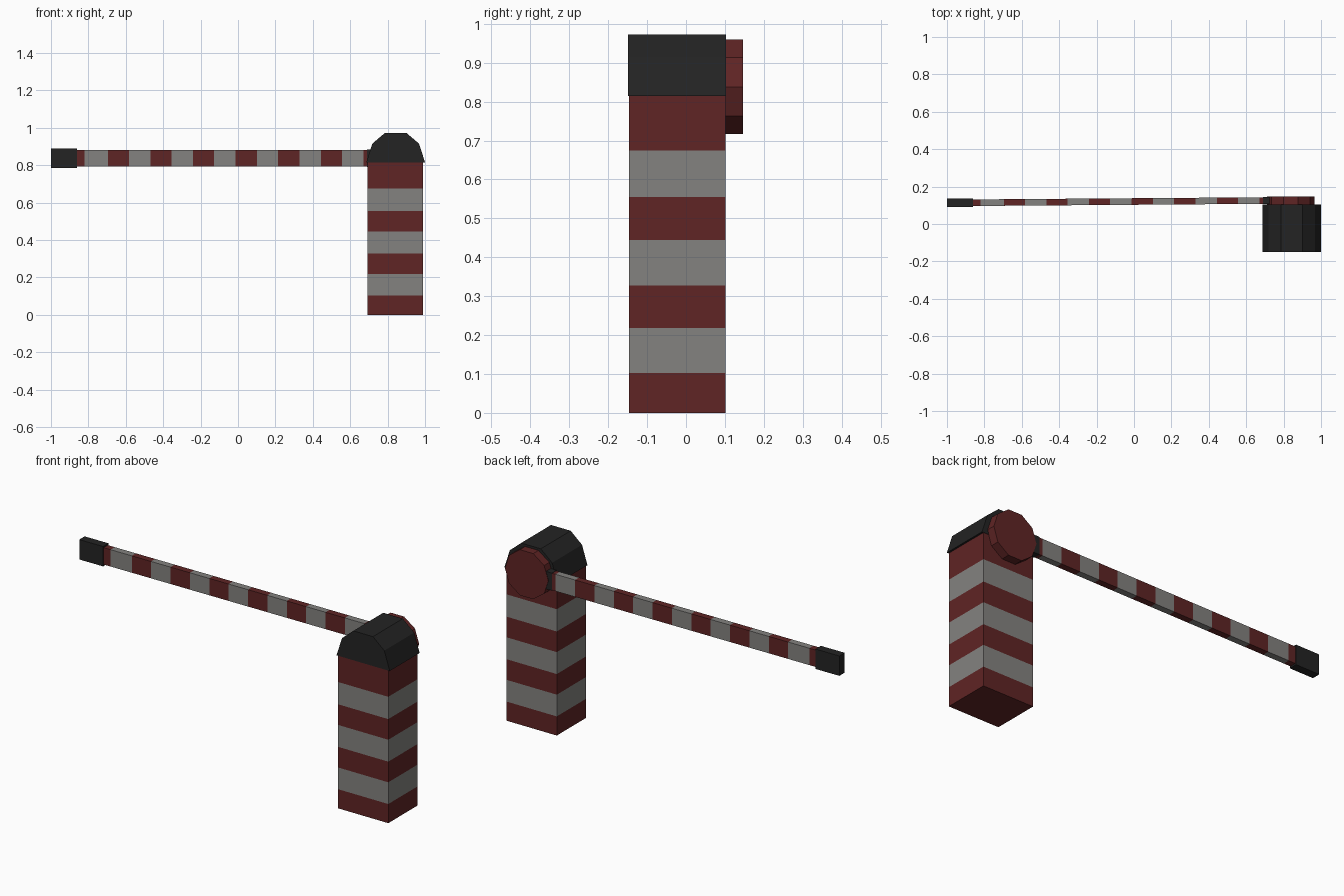
import bpy, bmesh, math
from mathutils import Vector, Matrix

if "Cube" in bpy.data.objects:
    bpy.data.objects.remove(bpy.data.objects["Cube"])


def material(name, rgb):
    m = bpy.data.materials.new(name)
    m.diffuse_color = (*rgb, 1)
    m.use_nodes = True
    m.node_tree.nodes["Principled BSDF"].inputs["Base Color"].default_value = m.diffuse_color
    return m


RED = material("dark red", (0.115, 0.018, 0.018))
WHITE = material("warm grey white", (0.23, 0.225, 0.215))
BLACK = material("charcoal", (0.017, 0.017, 0.017))


def finish(name, bm, mats):
    bmesh.ops.recalc_face_normals(bm, faces=bm.faces)
    mesh = bpy.data.meshes.new(name)
    bm.to_mesh(mesh)
    bm.free()
    for m in mats:
        mesh.materials.append(m)
    ob = bpy.data.objects.new(name, mesh)
    bpy.context.collection.objects.link(ob)
    return ob


def box(lo, hi):
    lo, hi = Vector(lo), Vector(hi)
    bm = bmesh.new()
    bmesh.ops.create_cube(bm, size=1, matrix=Matrix.Translation((lo + hi) / 2)
                          @ Matrix.Diagonal((*(hi - lo), 1)))
    return bm


def stripe(bm, axis, cuts):
    """Cut across an axis; bands alternate red (0) and white (1)."""
    normal = Vector([float(i == axis) for i in range(3)])
    for c in cuts:
        bmesh.ops.bisect_plane(bm, geom=bm.verts[:] + bm.edges[:] + bm.faces[:],
                               plane_co=normal * c, plane_no=normal)
    for f in bm.faces:
        f.material_index = sum(f.calc_center_median()[axis] > c for c in cuts) % 2


def prism(name, profile, y0, y1, mat):
    """Extrude an x-z profile along y."""
    bm = bmesh.new()
    face = bm.faces.new([bm.verts.new((x, y0, z)) for x, z in profile])
    new = bmesh.ops.extrude_face_region(bm, geom=[face], use_keep_orig=True)
    for v in new["geom"]:
        if isinstance(v, bmesh.types.BMVert):
            v.co.y = y1
    return finish(name, bm, [mat])


def slant(bm):
    """Lean the arm slightly towards the front at its free end."""
    for v in bm.verts:
        v.co.y += 0.0075 * (v.co.x - 0.7)


# striped post
bm = box((0.692, -0.147, 0), (0.99, 0.101, 0.82))
stripe(bm, 2, [0.102, 0.218, 0.328, 0.445, 0.555, 0.674])
finish("post", bm, [RED, WHITE])

# faceted hood on the post
half = [(0.157, 0.815), (0.125, 0.915), (0.058, 0.972)]
cx = 0.843
prism("post_hood", [(cx - x, z) for x, z in half] + [(cx + x, z) for x, z in half[::-1]],
      -0.149, 0.103, BLACK)

# ten-sided pivot disc at the back
prism("pivot_disc", [(0.838 + 0.128 * math.cos(i * math.tau / 10),
                      0.838 + 0.128 * math.sin(i * math.tau / 10)) for i in range(10)],
      0.101, 0.147, RED)

# striped barrier arm
bm = box((-0.88, 0.108, 0.792), (0.76, 0.143, 0.882))
cuts = []
for i in range(7):
    start = -0.81 + 0.2275 * i
    cuts += [start, start + 0.115] if i else [-0.82, -0.695]
cuts = [-0.82]
for i in range(6):
    cuts += [-0.695 + 0.2275 * i, -0.582 + 0.2275 * i]
cuts.append(0.67)
stripe(bm, 0, cuts)
slant(bm)
finish("barrier_arm", bm, [RED, WHITE])

# dark clamp where the arm meets the disc
bm = box((0.69, 0.106, 0.79), (0.74, 0.145, 0.884))
finish("arm_clamp", bm, [BLACK])

# dark tip of the arm
bm = box((-1.0, 0.103, 0.784), (-0.86, 0.148, 0.89))
slant(bm)
finish("arm_tip", bm, [BLACK])
